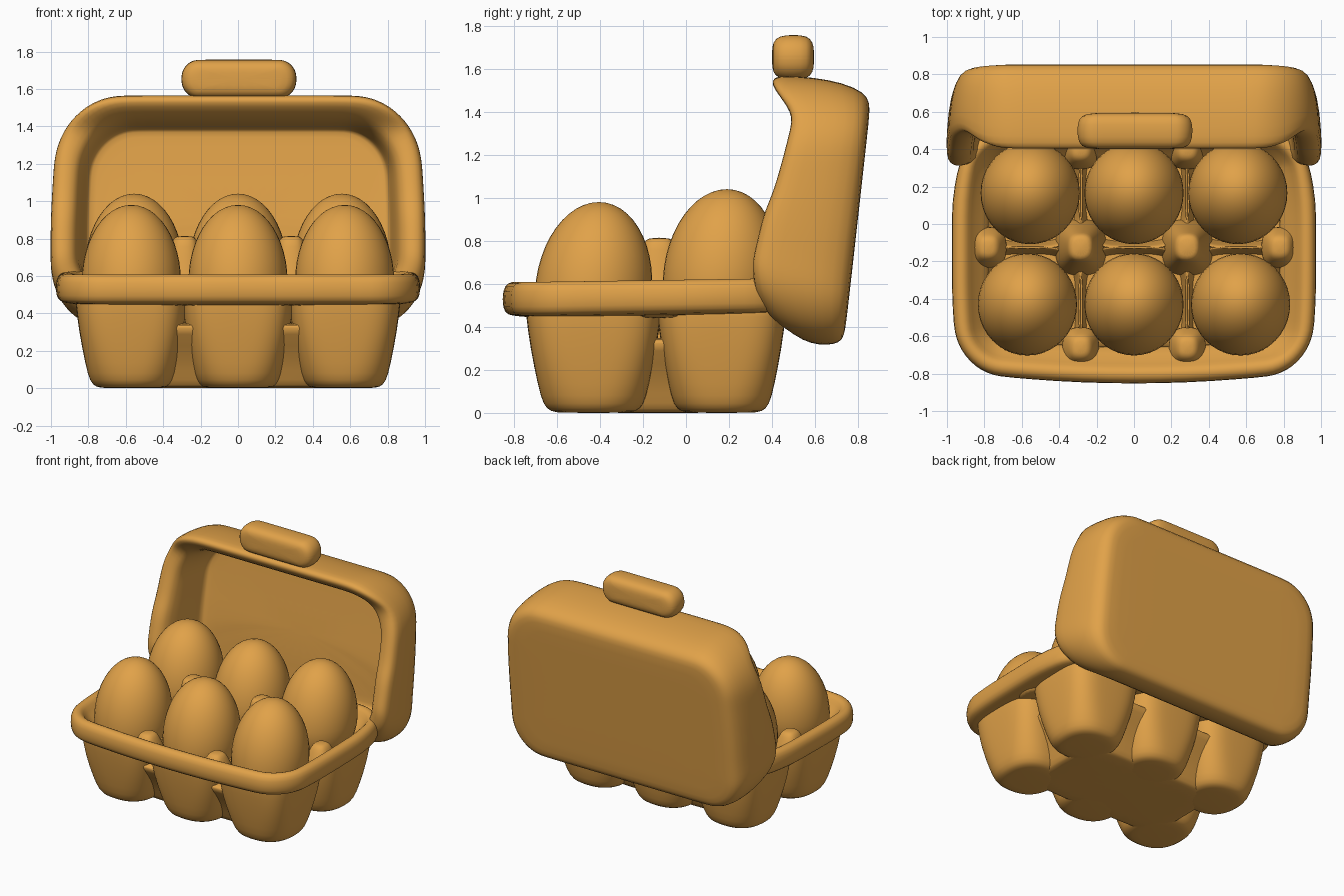
import bpy, bmesh, math
from mathutils import Vector

cube = bpy.data.objects.get("Cube")
if cube:
    bpy.data.objects.remove(cube)

card = bpy.data.materials.new("warm_ochre")
card.use_nodes = True
card.diffuse_color = (0.75, 0.36, 0.066, 1)
card.node_tree.nodes["Principled BSDF"].inputs["Base Color"].default_value = card.diffuse_color


def finish(name, bm, levels=1):
    bmesh.ops.recalc_face_normals(bm, faces=bm.faces)
    mesh = bpy.data.meshes.new(name)
    bm.to_mesh(mesh)
    bm.free()
    mesh.materials.append(card)
    mesh.shade_smooth()
    obj = bpy.data.objects.new(name, mesh)
    bpy.context.collection.objects.link(obj)
    if levels:
        sub = obj.modifiers.new("soften", 'SUBSURF')
        sub.levels = sub.render_levels = levels


def loft(name, rings, closed=False):
    """Skin a stack of equal rings; cap both ends unless the stack is closed."""
    bm = bmesh.new()
    rows = [[bm.verts.new(p) for p in ring] for ring in rings]
    n = len(rows[0])
    pairs = list(zip(rows, rows[1:]))
    if closed:
        pairs.append((rows[-1], rows[0]))
    for a, b in pairs:
        for i in range(n):
            j = (i + 1) % n
            bm.faces.new((a[i], a[j], b[j], b[i]))
    if not closed:
        bm.faces.new(rows[0])
        bm.faces.new(rows[-1])
    finish(name, bm)


def superellipse(cx, cy, hx, hy, z, power, n=40):
    ring = []
    for i in range(n):
        a = math.tau * i / n
        c, s = math.cos(a), math.sin(a)
        ring.append((cx + hx * math.copysign(abs(c) ** (2 / power), c),
                     cy + hy * math.copysign(abs(s) ** (2 / power), s), z))
    return ring


def round_rect(hw, lo, hi, r_lo, r_hi, arc=7, side=5):
    """Rounded rectangle outline, symmetric about the first axis."""
    pts = []
    corners = [(1, hi, r_hi, 0), (-1, hi, r_hi, 1), (-1, lo, r_lo, 2), (1, lo, r_lo, 3)]
    for sx, edge, r, q in corners:
        cx = sx * (hw - r)
        cv = edge - r if q < 2 else edge + r
        for k in range(arc):
            a = (q + k / (arc - 1)) * math.pi / 2
            pts.append((cx + r * math.cos(a), cv + r * math.sin(a)))
    out = []
    for i, p in enumerate(pts):
        out.append(p)
        if i % arc == arc - 1:
            nxt = pts[(i + 1) % len(pts)]
            out += [tuple(Vector(p).lerp(Vector(nxt), k / side)) for k in range(1, side)]
    return out


def smooth(a, b, v):
    t = min(1, max(0, (v - a) / (b - a)))
    return t * t * (3 - 2 * t)


# Cups, round at the foot and squarer at the top, each with an egg standing in it
shell = [(0.14, 0.0), (0.19, 0.005), (0.222, 0.035), (0.245, 0.12), (0.28, 0.3),
         (0.302, 0.47), (0.297, 0.5), (0.28, 0.48), (0.255, 0.3), (0.2, 0.14), (0.1, 0.12)]
for row, cy, top, spread, length in (("front", -0.43, 0.98, 0.57, 1.05),
                                     ("back", 0.165, 1.04, 0.555, 1.0)):
    for col, side in (("right", -1), ("middle", 0), ("left", 1)):
        loft(f"{row}_{col}_cup",
             [superellipse(side * 0.57, cy, r, r * length, z, 2.4 + 1.2 * smooth(0, 0.3, z))
              for r, z in shell])

        bm = bmesh.new()
        bmesh.ops.create_uvsphere(bm, u_segments=40, v_segments=24, radius=1)
        middle = top - 0.41
        for v in bm.verts:
            lift = 0.41 if v.co.z > 0 else 0.32
            v.co = (side * spread + v.co.x * 0.265,
                    cy + v.co.y * 0.272 + 0.025 * v.co.z, middle + v.co.z * lift)
        finish(f"{row}_{col}_egg", bm, 0)

# Web joining the cups, recessed between them
core = [(0.52, 0.3, 0.0), (0.56, 0.34, 0.004), (0.58, 0.36, 0.03), (0.62, 0.41, 0.15),
        (0.73, 0.53, 0.31), (0.74, 0.54, 0.34), (0.66, 0.46, 0.35)]
loft("tray_core", [superellipse(0, -0.13, hx, hy, z, 6) for hx, hy, z in core])


# Tall posts and low saddles standing between the cups
def post(name, x, y, rings):
    loft(name, [superellipse(x, y, r, r * 1.1, z, 2.6, 16) for r, z in rings])


tall = [(0.15, 0.1), (0.145, 0.35), (0.12, 0.5), (0.078, 0.73), (0.068, 0.795), (0.045, 0.815)]
low = [(0.09, 0.44), (0.105, 0.46), (0.095, 0.5), (0.07, 0.56), (0.055, 0.59), (0.03, 0.605)]
for side, sx in (("left", 1), ("right", -1)):
    post(f"{side}_post", sx * 0.285, -0.125, tall)
    post(f"{side}_front_saddle", sx * 0.285, -0.66, low)
    post(f"{side}_back_saddle", sx * 0.285, 0.4, low)
    post(f"{side}_side_saddle", sx * 0.78, -0.125, low)

# Rolled rim of the tray, sloping inward to the cups
section = [(0.07, 0.462), (0.025, 0.466), (0, 0.495), (0, 0.585), (0.025, 0.617), (0.06, 0.623),
           (0.09, 0.605), (0.12, 0.55), (0.2, 0.48), (0.2, 0.455), (0.11, 0.455)]
rim = []
for inset, z in section:
    ring = []
    for x, y in round_rect(0.975 - inset, -0.82 + inset, 0.53 - inset, 0.28 - inset, 0.24 - inset):
        bulge = 0.035 * (1 - min(1, abs(x) / 0.7) ** 2) if y < -0.5 else 0
        narrow = 1 - 0.08 * smooth(0.1, 0.55, y) - 0.02 * smooth(-0.3, -0.8, y)
        ring.append((x * narrow, y - bulge, z + 0.015 * y))
    rim.append(ring)
loft("tray_rim", rim, closed=True)

# Open lid, leaning back behind the tray
front_edge = [(0.3, 0.5), (0.35, 0.45), (0.43, 0.385), (0.57, 0.32), (0.7, 0.308), (0.92, 0.36),
              (1.04, 0.41), (1.2, 0.455), (1.38, 0.5), (1.46, 0.445), (1.52, 0.4), (1.6, 0.4)]


def lid_front(x, z):
    y = front_edge[-1][1]
    for (z0, y0), (z1, y1) in zip(front_edge, front_edge[1:]):
        if z0 <= z <= z1:
            y = y0 + (y1 - y0) * (z - z0) / (z1 - z0)
    # the hinge edge stays behind the cups
    inner = (1 - smooth(0.66, 0.86, abs(x))) * (1 - smooth(0.6, 0.8, z))
    return y + max(0, 0.47 - y) * inner


def lid_ring(depth, hw, lo, hi, r_lo, r_hi):
    ring = []
    for x, z in round_rect(hw, lo, hi, r_lo, r_hi, 9, 8):
        front, back = lid_front(x, z), 0.735 + 0.112 * (z - 0.33)
        x *= 1 - 0.03 * smooth(0.8, 1.5, z)
        ring.append((x, front + (back - front) * depth, z))
    return ring


lid = [(1.0, 0.45, 0.7, 1.1, 0.1, 0.1), (1.0, 0.83, 0.42, 1.38, 0.18, 0.2),
       (0.99, 0.9, 0.36, 1.44, 0.22, 0.24), (0.92, 0.95, 0.325, 1.49, 0.26, 0.28),
       (0.7, 0.985, 0.315, 1.535, 0.3, 0.33), (0.4, 1.0, 0.32, 1.56, 0.32, 0.36),
       (0.12, 1.005, 0.36, 1.568, 0.32, 0.37), (0.02, 0.985, 0.4, 1.56, 0.3, 0.36),
       (-0.01, 0.94, 0.45, 1.53, 0.26, 0.33), (0.02, 0.89, 0.5, 1.48, 0.22, 0.3),
       (0.12, 0.855, 0.53, 1.43, 0.18, 0.28), (0.5, 0.83, 0.5, 1.405, 0.16, 0.26),
       (0.84, 0.815, 0.48, 1.39, 0.15, 0.25), (0.88, 0.8, 0.5, 1.375, 0.14, 0.24),
       (0.885, 0.74, 0.54, 1.32, 0.13, 0.2), (0.885, 0.4, 0.75, 1.05, 0.1, 0.1)]
loft("lid", [lid_ring(*ring) for ring in lid])

# Closing tab on top of the lid
tab = [(0.4, 0.18, 0.03), (0.404, 0.265, 0.07), (0.43, 0.302, 0.1), (0.5, 0.31, 0.105),
       (0.565, 0.302, 0.1), (0.59, 0.265, 0.07), (0.595, 0.18, 0.03)]
loft("closing_tab", [[(x + 0.005, y, 1.653 + z) for x, z in
                      round_rect(hw, -hz, hz, hz * 0.9, hz * 0.9)] for y, hw, hz in tab])
